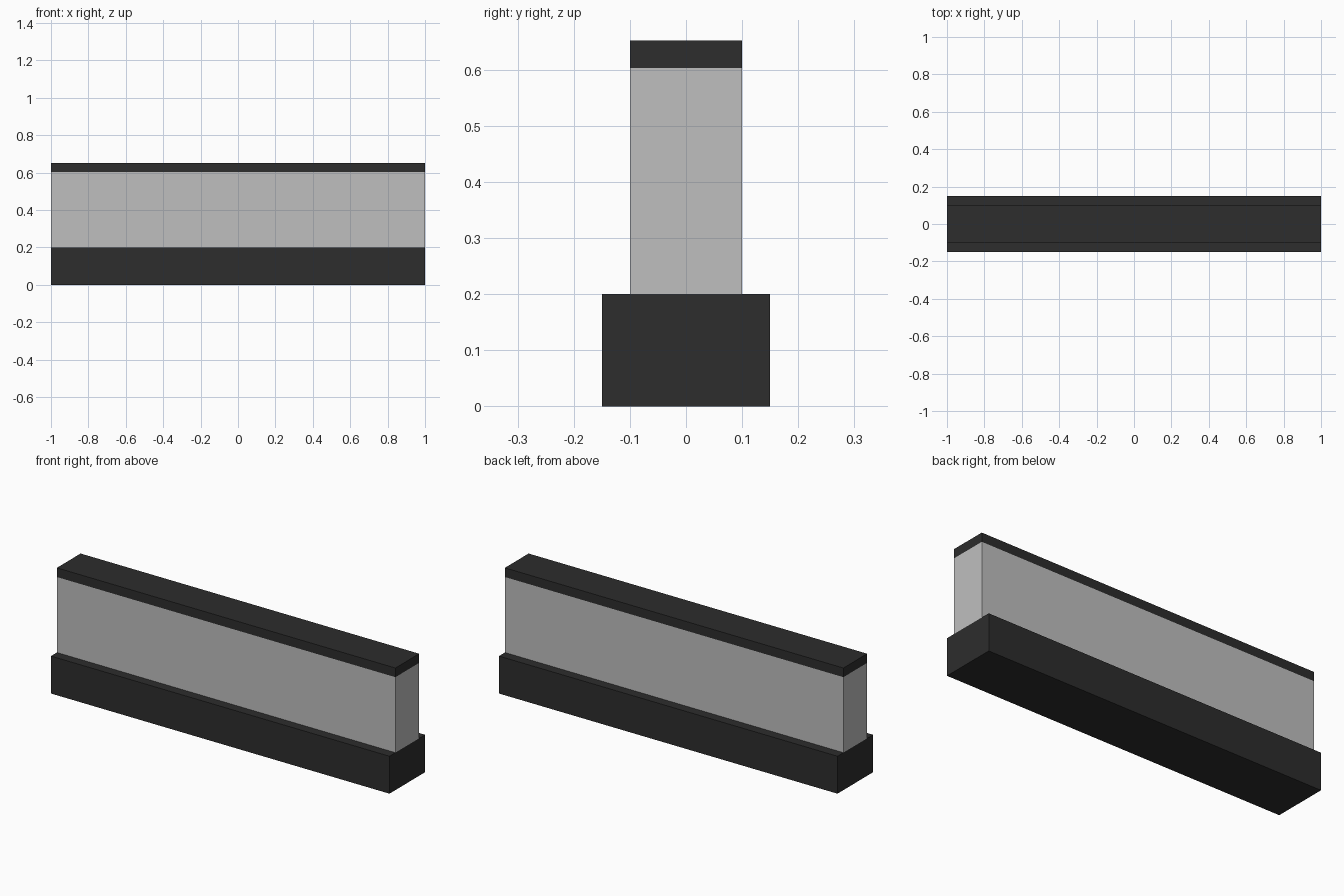
import bpy
import bmesh
from mathutils import Matrix, Vector

if "Cube" in bpy.data.objects:
    bpy.data.objects.remove(bpy.data.objects["Cube"], do_unlink=True)


def make_material(name, value):
    mat = bpy.data.materials.new(name)
    mat.use_nodes = True
    colour = (value, value, value, 1.0)
    mat.diffuse_color = colour
    mat.node_tree.nodes["Principled BSDF"].inputs["Base Color"].default_value = colour
    return mat


def make_block(name, depth, bottom, top, mat):
    """Full-length block centred on x and y, between two heights."""
    bm = bmesh.new()
    bmesh.ops.create_cube(bm, size=1.0, matrix=Matrix.Diagonal((2.0, depth, top - bottom, 1.0)))
    mesh = bpy.data.meshes.new(name)
    bm.to_mesh(mesh)
    bm.free()
    mesh.materials.append(mat)
    obj = bpy.data.objects.new(name, mesh)
    obj.location = Vector((0, 0, (bottom + top) / 2))
    bpy.context.collection.objects.link(obj)
    return obj


dark = make_material("dark grey", 0.026)
light = make_material("light grey", 0.52)

# Wide plinth, lighter wall panel and thin cap
make_block("base", 0.30, 0.0, 0.20, dark)
make_block("wall_panel", 0.20, 0.20, 0.603, light)
make_block("top_cap", 0.20, 0.603, 0.652, dark)
